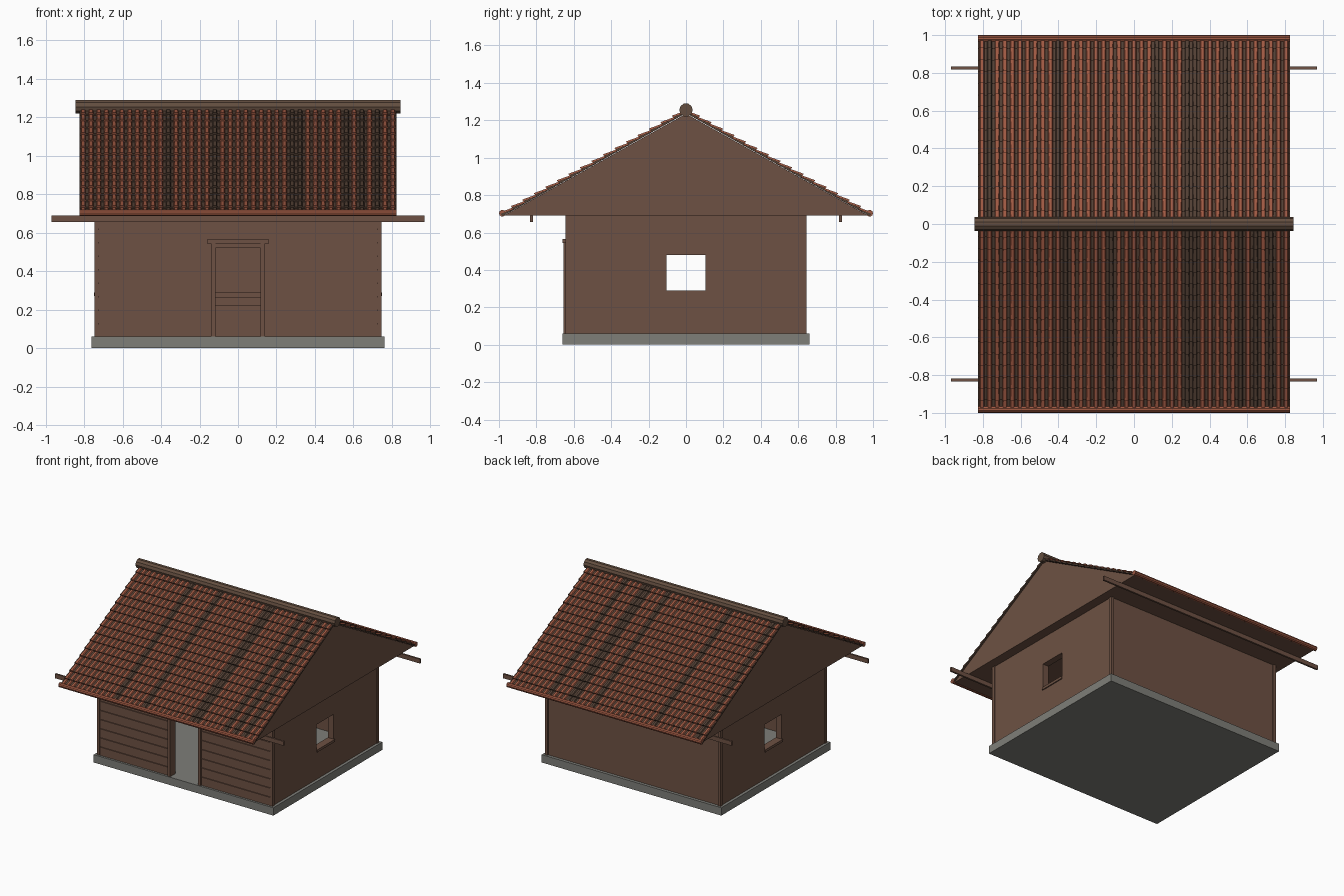
import bpy, bmesh, math, random
from mathutils import Vector

random.seed(4)
if "Cube" in bpy.data.objects:
    bpy.data.objects.remove(bpy.data.objects["Cube"])


def material(name, r, g, b):
    m = bpy.data.materials.new(name)
    m.use_nodes = True
    m.diffuse_color = (r, g, b, 1)
    m.node_tree.nodes["Principled BSDF"].inputs["Base Color"].default_value = (r, g, b, 1)
    return m


WOOD = material("wall wood", 0.155, 0.083, 0.056)
RIDGE = material("ridge brown", 0.125, 0.076, 0.050)
STONE = material("foundation grey", 0.21, 0.21, 0.19)
RED = material("red clay", 0.35, 0.10, 0.055)
DARK = material("dark clay", 0.085, 0.050, 0.034)


def finish(name, bm, *mats):
    bmesh.ops.recalc_face_normals(bm, faces=bm.faces)
    me = bpy.data.meshes.new(name)
    bm.to_mesh(me)
    bm.free()
    for m in mats:
        me.materials.append(m)
    ob = bpy.data.objects.new(name, me)
    bpy.context.collection.objects.link(ob)
    return ob


def add_box(bm, x0, x1, y0, y1, z0, z1):
    vs = bmesh.ops.create_cube(bm, size=1)["verts"]
    for v in vs:
        v.co = (x1 if v.co.x > 0 else x0, y1 if v.co.y > 0 else y0, z1 if v.co.z > 0 else z0)


def boxes(name, mat, *dims):
    bm = bmesh.new()
    for d in dims:
        add_box(bm, *d)
    return finish(name, bm, mat)


def rod(name, mat, radius, half, y, z, sides):
    bpy.ops.mesh.primitive_cylinder_add(vertices=sides, radius=radius, depth=2 * half,
                                        location=(0, y, z), rotation=(0, math.pi / 2, 0))
    ob = bpy.context.object
    ob.name = name
    ob.data.materials.append(mat)


# Main dimensions
WX, WY, T = 0.74, 0.637, 0.05
BASE, TOP = 0.06, 0.692
DOOR, DOOR_TOP = 0.118, 0.52
WIN, WIN_LOW, WIN_HIGH = 0.103, 0.285, 0.48

boxes("foundation", STONE, (-0.762, 0.762, -0.66, 0.66, 0, BASE))
boxes("back_wall", WOOD, (-WX, WX, WY - T, WY, BASE, TOP))
boxes("front_wall", WOOD,
      (-WX, -DOOR, -WY, T - WY, BASE, TOP), (DOOR, WX, -WY, T - WY, BASE, TOP),
      (-DOOR, DOOR, -WY, T - WY, DOOR_TOP, TOP))

# Side walls with see-through windows and sills
for side, s in (("left", 1), ("right", -1)):
    a, b = sorted((s * WX, s * (WX - T)))
    e = WY - T
    boxes(side + "_wall", WOOD,
          (a, b, -e, -WIN, BASE, TOP), (a, b, WIN, e, BASE, TOP),
          (a, b, -WIN, WIN, BASE, WIN_LOW), (a, b, -WIN, WIN, WIN_HIGH, TOP))
    a, b = sorted((s * (WX + 0.008), s * (WX - T)))
    boxes(side + "_window_sill", WOOD, (a, b, -WIN - 0.003, WIN + 0.003, WIN_LOW - 0.015, WIN_LOW + 0.004))

# Horizontal boards on the front, split by the door
step = (TOP - BASE) / 9
planks = []
for i in range(9):
    z0, z1 = BASE + i * step, BASE + (i + 1) * step - 0.007
    for s in (-1, 1):
        inner = DOOR if z0 < DOOR_TOP else 0
        a, b = sorted((s * inner, s * 0.725))
        planks.append((a, b, -WY - 0.007, -WY, z0, z1))
boxes("front_planks", WOOD, *planks)

# Corner posts
posts = []
for x in (-0.734, 0.734):
    for y in (-0.632, 0.632):
        posts.append((x - 0.012, x + 0.012, y - 0.013, y + 0.013, BASE, TOP))
boxes("corner_posts", WOOD, *posts)

# Door frame, and a plain bench against the back wall
boxes("door_frame", WOOD,
      (-0.14, -DOOR, -0.655, -0.59, BASE, 0.545), (DOOR, 0.14, -0.655, -0.59, BASE, 0.545),
      (-DOOR, DOOR, -0.652, -0.59, DOOR_TOP, 0.545), (-0.16, 0.16, -0.66, -0.61, 0.543, 0.565))
boxes("bench", WOOD, (-0.25, 0.25, 0.48, 0.587, 0.26, 0.29), (-0.23, 0.23, 0.5, 0.587, 0.22, 0.26),
      (-0.23, -0.2, 0.5, 0.58, BASE, 0.22), (0.2, 0.23, 0.5, 0.58, BASE, 0.22))

# Solid gable block under the tiles
bm = bmesh.new()
ends = [[bm.verts.new((x, y, z)) for y, z in ((-0.975, 0.69), (0.975, 0.69), (0, 1.235))]
        for x in (-0.812, 0.812)]
bm.faces.new(ends[0])
bm.faces.new(ends[1])
for i in range(3):
    j = (i + 1) % 3
    bm.faces.new((ends[0][i], ends[0][j], ends[1][j], ends[1][i]))
finish("gable_block", bm, WOOD)

# Tiled slopes: stepped dark pans with raised cover tiles on top
ANGLE = math.atan2(0.55, 0.98)
C, S = math.cos(ANGLE), math.sin(ANGLE)
HALF, ROWS, COLS = 0.825, 16, 41
LENGTH = 0.985 / C
ROW, PITCH = LENGTH / ROWS, 2 * HALF / COLS


def loft(bm, sign, low, high, s0, s1, index):
    """Tile piece between two cross-sections of (x, height) points."""
    def ring(points, s):
        return [bm.verts.new((x, sign * (0.985 - s * C + h * S), 0.69 + s * S + h * C)) for x, h in points]
    a, b = ring(low, s0), ring(high, s1)
    faces = [bm.faces.new(a)]
    n = len(a)
    for i in range(n):
        j = (i + 1) % n
        faces.append(bm.faces.new((a[i], a[j], b[j], b[i])))
    for f in faces:
        f.material_index = index


def arch(x, w, base, h):
    return [(x - w, base), (x - 0.6 * w, base + h), (x + 0.6 * w, base + h), (x + w, base)]


def strip(base, top):
    return [(-HALF, base), (-HALF, top), (HALF, top), (HALF, base)]


dark_bands = {-1: (-0.36, -0.13, 0.30, 0.55, 0.63, 0.72), 1: (-0.77, -0.40, 0.13, 0.30, 0.48)}
for side, sign in (("front", -1), ("back", 1)):
    bm = bmesh.new()
    for r in range(ROWS):
        s0, s1 = r * ROW, (r + 1) * ROW
        loft(bm, sign, strip(-0.004, 0.012), strip(-0.004, 0.001), s0, s1, 1)
    for c in range(COLS):
        x = -HALF + (c + 0.5) * PITCH
        dark = any(abs(x - d) < 0.55 * PITCH for d in dark_bands[sign]) or random.random() < 0.04
        for r in range(ROWS):
            s0, s1 = r * ROW, (r + 1) * ROW
            loft(bm, sign, arch(x, 0.015, 0.008, 0.013), arch(x, 0.013, 0, 0.009),
                 s0 - 0.003, s1, 1 if dark else 0)
    finish(side + "_roof_tiles", bm, RED, DARK)
    rod(side + "_eave_roll", RED, 0.018, HALF, sign * 0.982, 0.703, 10)
    y = sign * 0.826
    boxes(side + "_purlin", WOOD, (-0.97, 0.97, y - 0.007, y + 0.007, 0.657, 0.69))

# Ridge cap
rod("ridge_cap", RIDGE, 0.036, 0.845, 0, 1.255, 10)
